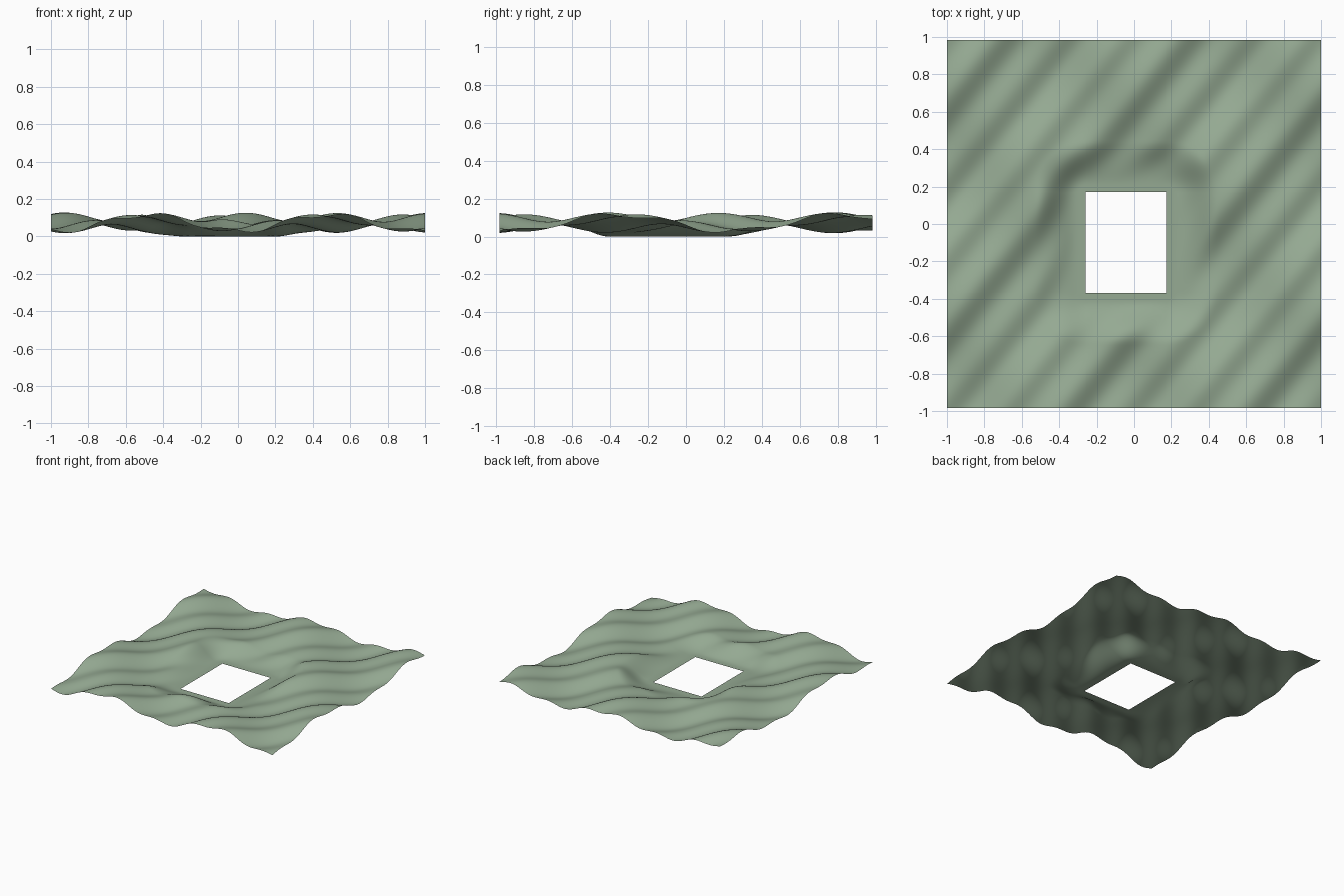
import bpy, bmesh, math
from mathutils import Vector

if "Cube" in bpy.data.objects:
    bpy.data.objects.remove(bpy.data.objects["Cube"])

HALF_X, HALF_Y = 1.0, 0.985
HOLE = (-0.26, 0.175, -0.37, 0.17)      # x0, x1, y0, y1


def smoothstep(a, b, t):
    t = min(max((t - a) / (b - a), 0), 1)
    return t * t * (3 - 2 * t)


def height(x, y):
    # broad bumps, finer diagonal ridges, sinking to a level pad round the opening
    z = 0.072 + 0.045 * math.cos(6.54 * x) * math.cos(5.3 * (y + 0.36))
    z += 0.013 * math.cos(19.2 * x - 15.6 * y - 1.61)
    x0, x1, y0, y1 = HOLE
    d = math.hypot(max(x0 - x, 0, x - x1), max(y0 - y, 0, y - y1))
    return z * smoothstep(0.04, 0.27, d)


# wavy ground sheet
bm = bmesh.new()
bmesh.ops.create_grid(bm, x_segments=140, y_segments=140, size=1)
for v in bm.verts:
    v.co.x *= HALF_X
    v.co.y *= HALF_Y

# rectangular opening: cut along its four sides, remove the middle
for i, pos in enumerate(HOLE):
    axis = Vector((1, 0, 0)) if i < 2 else Vector((0, 1, 0))
    bmesh.ops.bisect_plane(bm, geom=bm.verts[:] + bm.edges[:] + bm.faces[:],
                           dist=1e-5, plane_co=axis * pos, plane_no=axis)
inside = []
for f in bm.faces:
    c = f.calc_center_median()
    if HOLE[0] < c.x < HOLE[1] and HOLE[2] < c.y < HOLE[3]:
        inside.append(f)
bmesh.ops.delete(bm, geom=inside, context='FACES')

# raise the relief
for v in bm.verts:
    v.co.z = height(v.co.x, v.co.y)
for f in bm.faces:
    f.smooth = True

mesh = bpy.data.meshes.new("ground_sheet")
bm.to_mesh(mesh)
bm.free()
mat = bpy.data.materials.new("sage green")
mat.diffuse_color = (0.30, 0.40, 0.29, 1)
mat.use_nodes = True
mat.node_tree.nodes["Principled BSDF"].inputs["Base Color"].default_value = mat.diffuse_color
mesh.materials.append(mat)
bpy.context.collection.objects.link(bpy.data.objects.new("ground_sheet", mesh))
